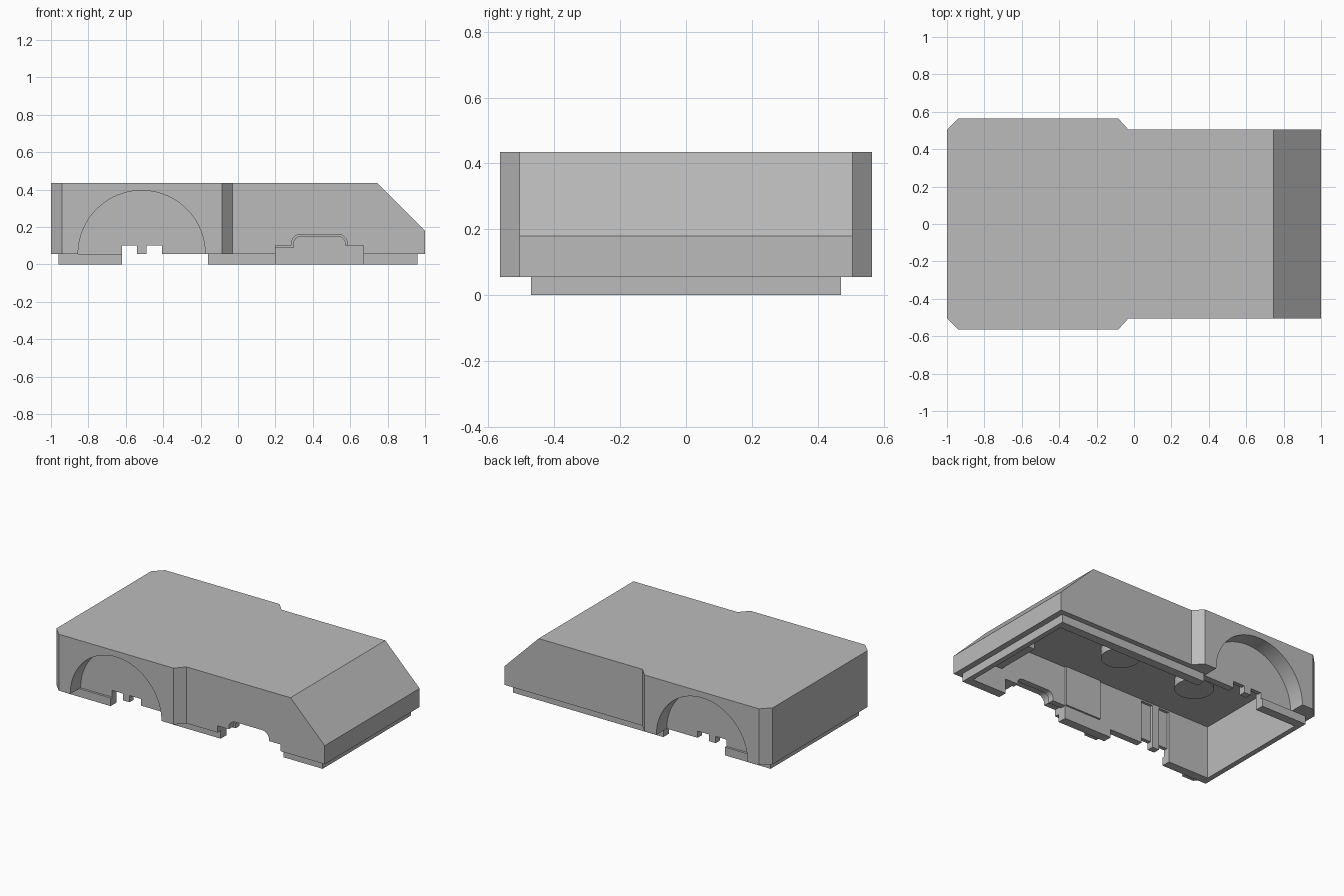
import bpy, bmesh, math
from mathutils import Vector

if "Cube" in bpy.data.objects:
    bpy.data.objects.remove(bpy.data.objects["Cube"], do_unlink=True)

grey = bpy.data.materials.new("plain_grey")
grey.use_nodes = True
grey.diffuse_color = (0.5, 0.5, 0.5, 1)
grey.node_tree.nodes["Principled BSDF"].inputs["Base Color"].default_value = (0.5, 0.5, 0.5, 1)


def prism(name, pts, lo, hi, axis="z"):
    """Extrude a closed profile along y (points are x, z) or z (points are x, y)."""
    def place(p, h):
        return Vector((p[0], h, p[1])) if axis == "y" else Vector((p[0], p[1], h))
    bm = bmesh.new()
    face = bm.faces.new([bm.verts.new(place(p, lo)) for p in pts])
    ext = bmesh.ops.extrude_face_region(bm, geom=[face])
    verts = [v for v in ext["geom"] if isinstance(v, bmesh.types.BMVert)]
    bmesh.ops.translate(bm, verts=verts, vec=place((0, 0), hi - lo))
    bmesh.ops.recalc_face_normals(bm, faces=bm.faces)
    mesh = bpy.data.meshes.new(name)
    bm.to_mesh(mesh)
    bm.free()
    mesh.materials.append(grey)
    ob = bpy.data.objects.new(name, mesh)
    bpy.context.collection.objects.link(ob)
    return ob


def box(name, x0, x1, y0, y1, z0, z1):
    return prism(name, [(x0, y0), (x1, y0), (x1, y1), (x0, y1)], z0, z1)


def cut(target, cutter):
    """Subtract a cutter, then remove it."""
    cutter.hide_render = True
    mod = target.modifiers.new("cut", "BOOLEAN")
    mod.operation, mod.solver, mod.object = "DIFFERENCE", "EXACT", cutter
    bpy.context.view_layer.objects.active = target
    bpy.ops.object.modifier_apply(modifier=mod.name)
    bpy.data.objects.remove(cutter, do_unlink=True)


def arc(cx, cz, r, start, end, n):
    step = math.radians(end - start) / n
    a = math.radians(start)
    return [(cx + r * math.cos(a + i * step), cz + r * math.sin(a + i * step))
            for i in range(n + 1)]


BASE, TOP, CEIL = 0.055, 0.435, 0.356
IN_X, IN_Y = 0.925, 0.41
SLOTS = [(-0.62, -0.54), (-0.49, -0.405)]

# Outer shell with a wider rear section and a sloped nose
half = [(1, 0.505), (-0.03, 0.505), (-0.085, 0.565), (-0.94, 0.565), (-1, 0.505)]
shell = prism("shell", half + [(x, -y) for x, y in reversed(half)], BASE, TOP)
cut(shell, prism("nose_cut", [(0.745, TOP), (1.1, 0.08), (1.1, 0.6), (0.745, 0.6)], -1, 1, "y"))

# Hollow inside, following the nose slope
hollow = [(-IN_X, -0.1), (IN_X, -0.1), (IN_X, 0.142), (0.711, CEIL), (-IN_X, CEIL)]
cut(shell, prism("hollow_cut", hollow, -IN_Y, IN_Y, "y"))

# Lower lip ring
lip = box("lip", -0.96, 0.96, -0.47, 0.47, 0, BASE)
cut(lip, box("lip_hollow", -IN_X, IN_X, -IN_Y, IN_Y, -0.1, 0.2))
cut(lip, box("lip_gap", -0.62, -0.16, -1, 1, -0.1, 0.2))

# Half-round recesses, slots and inner grooves on both sides
arch = arc(-0.515, BASE, 0.34, 0, 180, 40)
arch = [(arch[0][0], -0.1)] + arch + [(arch[-1][0], -0.1)]
for s in (-1, 1):
    y0, y1 = sorted((s * 0.455, s * 0.8))
    cut(shell, prism("recess_cut", arch, y0, y1, "y"))
    for a, b in SLOTS:
        y0, y1 = sorted((s * 0.38, s * 0.7))
        cut(shell, box("slot_cut", a, b, y0, y1, -0.1, 0.1))
        y0, y1 = sorted((s * 0.38, s * 0.428))
        cut(shell, box("groove_cut", a, b, y0, y1, -0.1, CEIL - 0.01))


# Stepped front opening, slightly smaller through the inner wall
def opening(d):
    r = 0.05 - d
    return ([(0.2, -0.1), (0.67, -0.1), (0.67, 0.1), (0.585 - d, 0.1)]
            + arc(0.535, 0.11, r, 0, 90, 8) + arc(0.335, 0.11, r, 90, 180, 8)
            + [(0.285 + d, 0.1 - d), (0.2, 0.1 - d)])


cut(shell, prism("outer_opening", opening(0), -0.8, -0.45, "y"))
cut(shell, prism("inner_opening", opening(0.012), -0.46, -0.35, "y"))
cut(lip, box("lip_opening", 0.2, 0.67, -0.8, -0.3, -0.1, 0.2))

# Inner fittings: round bosses, nose block and wall pad
for i, x in enumerate((-0.5, 0.08)):
    prism(f"boss_{i + 1}", arc(x, -0.03, 0.12, 0, 351, 39), CEIL - 0.06, CEIL + 0.01)
box("nose_block", 0.7, 0.78, -IN_Y - 0.01, -0.1, 0.16, 0.3)
box("wall_pad", -0.07, 0.2, -IN_Y - 0.01, -IN_Y + 0.012, 0.09, CEIL + 0.01)

for ob in bpy.context.collection.objects:
    if ob.type == "MESH" and ob.data.materials and ob.data.materials[0] == grey:
        bpy.ops.object.select_all(action="DESELECT")
        ob.select_set(True)
        bpy.context.view_layer.objects.active = ob
        bpy.ops.object.shade_smooth_by_angle(angle=math.radians(25))
